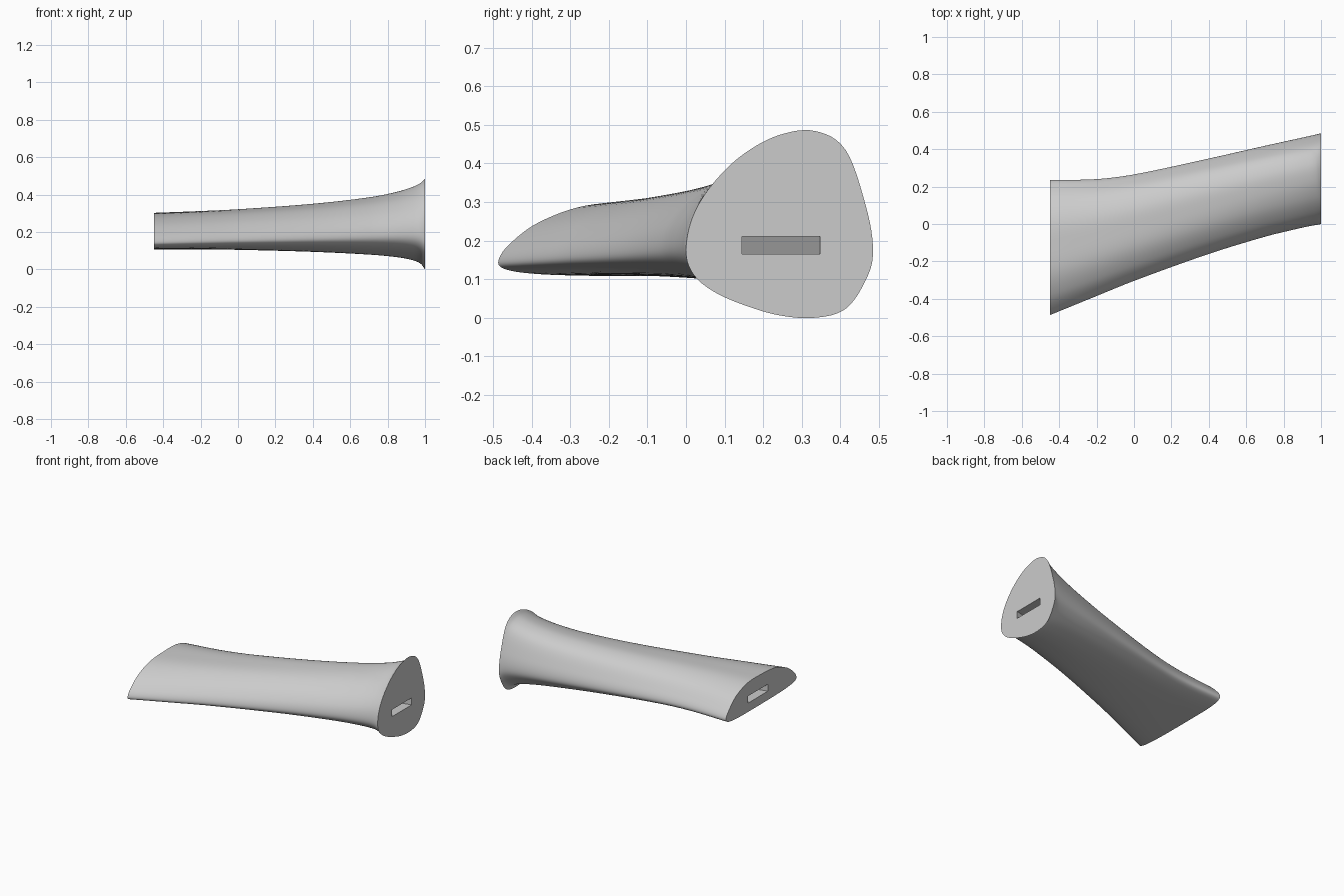
import bpy, bmesh, math

cube = bpy.data.objects.get("Cube")
if cube:
    bpy.data.objects.remove(cube, do_unlink=True)

GREY = (0.6, 0.6, 0.6, 1.0)
mat = bpy.data.materials.new("plain_grey")
mat.use_nodes = True
mat.diffuse_color = GREY
mat.node_tree.nodes["Principled BSDF"].inputs["Base Color"].default_value = GREY


def hermite(xs, ys, x):
    """Smooth interpolation through unevenly spaced points."""
    n = len(xs)
    i = max(k for k in range(n - 1) if xs[k] <= x)

    def slope(k):
        a, b = max(k - 1, 0), min(k + 1, n - 1)
        return (ys[b] - ys[a]) / (xs[b] - xs[a])

    h = xs[i + 1] - xs[i]
    t = (x - xs[i]) / h
    return (ys[i] * (1 + 2 * t) * (1 - t) ** 2 + slope(i) * h * t * (1 - t) ** 2
            + ys[i + 1] * t * t * (3 - 2 * t) + slope(i + 1) * h * t * t * (t - 1))


def loop_value(values, t):
    """Smooth closed interpolation, t in 0..1."""
    n = len(values)
    s = t * n
    i = int(s)
    f = s - i
    a, b, c, d = (values[(i + k) % n] for k in (-1, 0, 1, 2))
    return b + 0.5 * f * (c - a + f * (2*a - 5*b + 4*c - d + f * (3*(b - c) + d - a)))


# Section heights, round the loop: front edge, over the top, back edge, underside
tip = [.145, .19, .248, .29, .301, .298, .258, .19, .145,
       .122, .112, .11, .11, .111, .115, .125]
tip = [(z - .11) / .19 for z in tip]
root = [.175, .265, .35, .425, .474, .484, .435, .29, .175,
        .10, .025, .002, .008, .035, .07, .115]
root = [z / .487 for z in root]

# Guide curves along the length
GX = [-.45, -.2, 0, .4, .7, .85, .94, .98, 1]
FRONT = [-.487, -.385, -.304, -.16, -.068, -.031, -.011, -.004, 0]
BACK = [.235, .24, .265, .35, .418, .451, .471, .48, .485]
TOP = [.30, .31, .32, .35, .385, .415, .444, .465, .487]
BOTTOM = [.108, .107, .105, .094, .079, .065, .047, .027, -.002]

RINGS, SIDES = 56, 96
bm = bmesh.new()
rings = []
for r in range(RINGS + 1):
    u = math.sin(r / RINGS * math.pi / 2)       # denser towards the flare
    x = -.45 + 1.45 * u
    y0, y1, z0, z1 = (hermite(GX, g, x) for g in (FRONT, BACK, BOTTOM, TOP))
    ring = []
    for s in range(SIDES):
        t = s / SIDES
        y = y0 + (y1 - y0) * (1 - math.cos(2 * math.pi * t)) / 2
        h = (1 - u) * loop_value(tip, t) + u * loop_value(root, t)
        ring.append(bm.verts.new((x, y, z0 + (z1 - z0) * h)))
    rings.append(ring)
for a, b in zip(rings, rings[1:]):
    for s in range(SIDES):
        n = (s + 1) % SIDES
        bm.faces.new((a[s], a[n], b[n], b[s]))
bm.faces.new(rings[0])
bm.faces.new(rings[-1])
bmesh.ops.recalc_face_normals(bm, faces=bm.faces)


def make_object(name, bm):
    mesh = bpy.data.meshes.new(name)
    bm.to_mesh(mesh)
    bm.free()
    mesh.materials.append(mat)
    ob = bpy.data.objects.new(name, mesh)
    bpy.context.collection.objects.link(ob)
    return ob


body = make_object("swept_fairing", bm)

# Swept spar slot running through both ends
bm = bmesh.new()
bmesh.ops.create_cube(bm, size=1)
for v in bm.verts:
    x = .275 + v.co.x * 1.6
    v.co = (x, .2465 + (x - 1) * .2345 + v.co.y * .203, .1875 + v.co.z * .045)
cutter = make_object("slot_cutter", bm)
cutter.hide_render = True

cut = body.modifiers.new("slot", 'BOOLEAN')
cut.operation = 'DIFFERENCE'
cut.solver = 'EXACT'
cut.object = cutter
bpy.context.view_layer.objects.active = body
body.select_set(True)
bpy.ops.object.modifier_apply(modifier=cut.name)
bpy.data.objects.remove(cutter, do_unlink=True)
bpy.ops.object.shade_smooth_by_angle(angle=math.radians(40))
